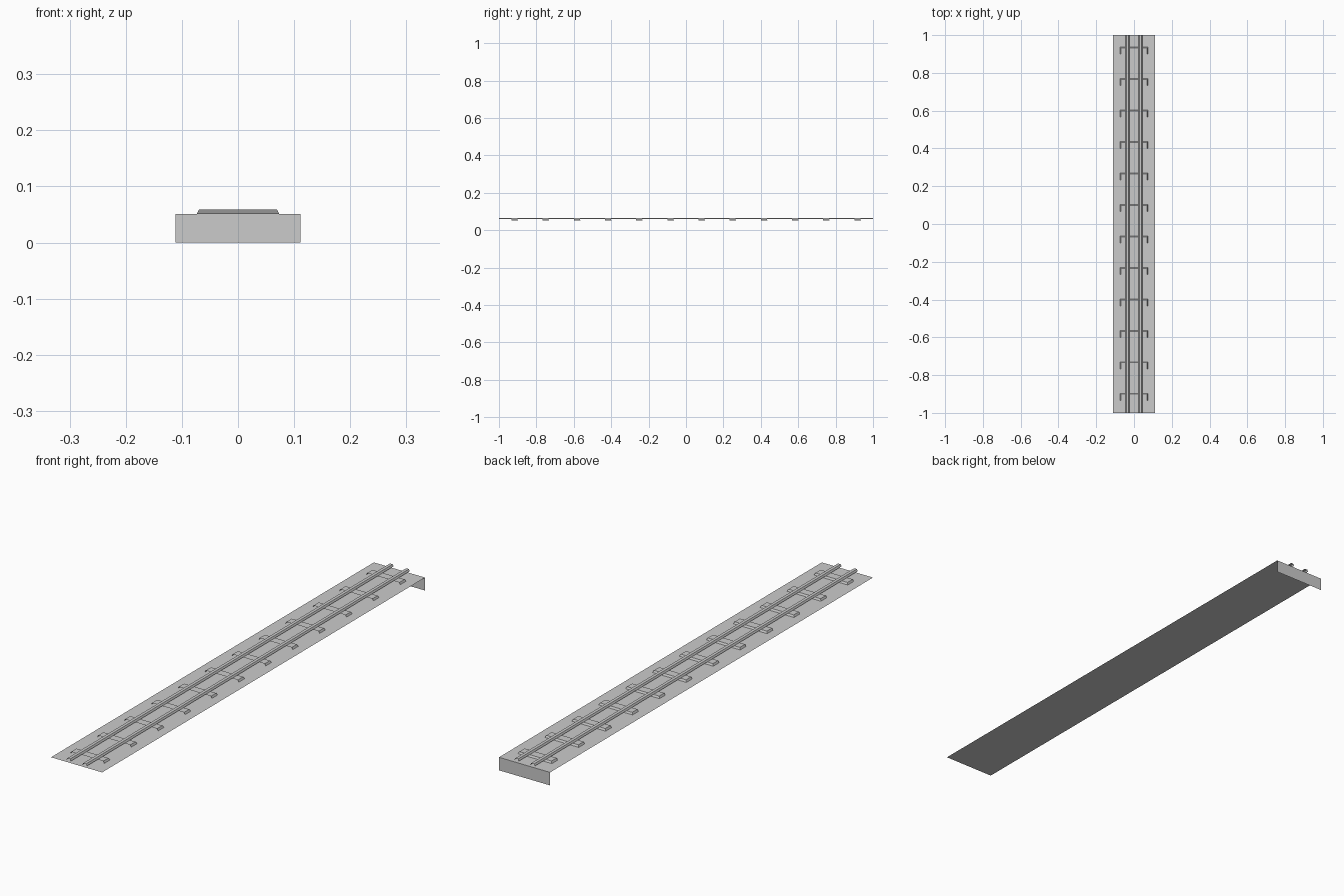
import bpy

if "Cube" in bpy.data.objects:
    bpy.data.objects.remove(bpy.data.objects["Cube"])

HALF_W, BED_Z = 0.111, 0.051
TIE_Z, RAIL_Z = 0.0585, 0.0655


def make(name, verts, faces):
    mesh = bpy.data.meshes.new(name)
    mesh.from_pydata(verts, [], faces)
    obj = bpy.data.objects.new(name, mesh)
    bpy.context.collection.objects.link(obj)
    return obj


# Bed: thin top sheet folded down at the back end
make("track_bed",
     [(-HALF_W, -1, BED_Z), (HALF_W, -1, BED_Z),
      (HALF_W, 1, BED_Z), (-HALF_W, 1, BED_Z),
      (HALF_W, 1, 0), (-HALF_W, 1, 0)],
     [(0, 1, 2, 3), (3, 2, 4, 5)])

# Sleepers: bevelled slabs, open at the front and underneath
for i in range(12):
    y = -1 + (i + 0.5) / 6
    f, b, t = y - 0.0165, y + 0.0195, y + 0.0155
    make(f"sleeper_{i + 1}",
         [(-0.0735, f, BED_Z), (0.0735, f, BED_Z),
          (0.0735, b, BED_Z), (-0.0735, b, BED_Z),
          (-0.0695, f, TIE_Z), (0.0695, f, TIE_Z),
          (0.0695, t, TIE_Z), (-0.0695, t, TIE_Z)],
         [(4, 5, 6, 7), (1, 2, 6, 5), (2, 3, 7, 6), (3, 0, 4, 7)])

# Rails: open trapezoid profile run along the whole length
profile = [(-0.010, TIE_Z), (-0.006, RAIL_Z), (0.006, RAIL_Z), (0.010, TIE_Z)]
for side, cx in (("left", -0.035), ("right", 0.035)):
    verts = [(cx + x, y, z) for y in (-1, 1) for x, z in profile]
    make(f"{side}_rail", verts, [(k, k + 4, k + 5, k + 1) for k in range(3)])
